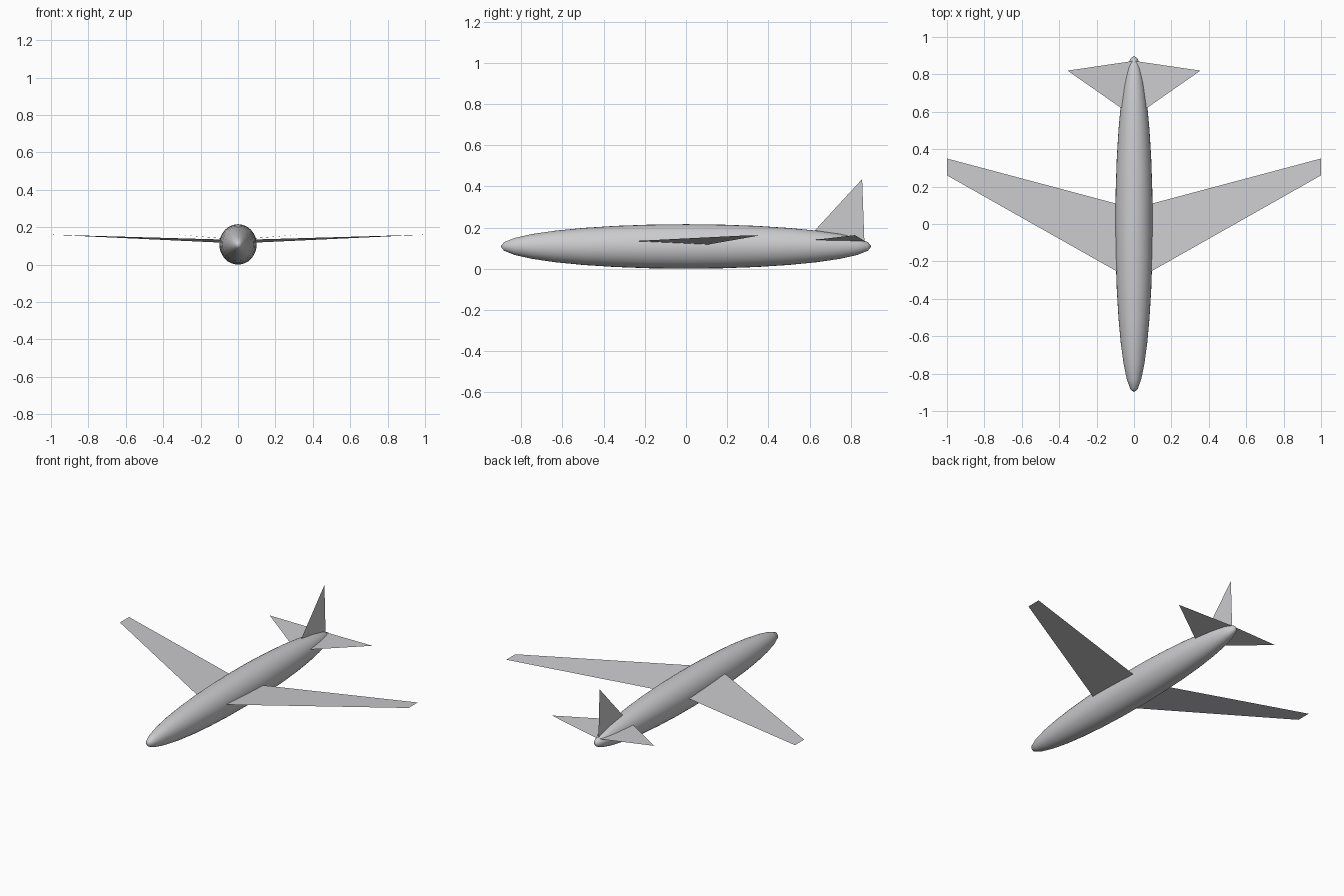
import bpy, math

cube = bpy.data.objects.get("Cube")
if cube:
    bpy.data.objects.remove(cube, do_unlink=True)

grey = bpy.data.materials.new("light grey")
grey.use_nodes = True
colour = (0.6, 0.6, 0.62, 1)
grey.diffuse_color = colour
grey.node_tree.nodes["Principled BSDF"].inputs["Base Color"].default_value = colour

RADIUS = 0.108  # fuselage half height, also its centre height


def sheet(name, corners):
    """Thin flat surface through the given corners."""
    mesh = bpy.data.meshes.new(name)
    mesh.from_pydata(corners, [], [range(len(corners))])
    mesh.materials.append(grey)
    obj = bpy.data.objects.new(name, mesh)
    bpy.context.collection.objects.link(obj)
    return obj


def mirrored_pair(part, corners):
    """Left sheet at +x and its mirror image, both facing up."""
    sheet("left_" + part, corners)
    sheet("right_" + part, [(-x, y, z) for x, y, z in reversed(corners)])


# Fuselage: long smooth ellipsoid with its poles at nose and tail
bpy.ops.mesh.primitive_uv_sphere_add(segments=32, ring_count=16, radius=1)
fuselage = bpy.context.object
fuselage.name = "fuselage"
fuselage.rotation_euler.x = math.pi / 2
fuselage.scale = (0.1, RADIUS, 0.9)
fuselage.location.z = RADIUS
bpy.ops.object.transform_apply(location=True, rotation=True, scale=True)
bpy.ops.object.shade_smooth()
fuselage.data.materials.append(grey)

# Swept wings, rising gently to the tips
mirrored_pair("wing", [(0.08, -0.26, 0.134), (1, 0.26, 0.16),
                       (1, 0.35, 0.16), (0.08, 0.105, 0.117)])

# Triangular tailplanes
mirrored_pair("tailplane", [(0.04, 0.6, 0.137), (0.355, 0.82, 0.163),
                            (0.0, 0.872, 0.132)])

# Upright tail fin
sheet("tail_fin", [(0, 0.6, 0.158), (0, 0.866, 0.13), (0, 0.855, 0.435)])
